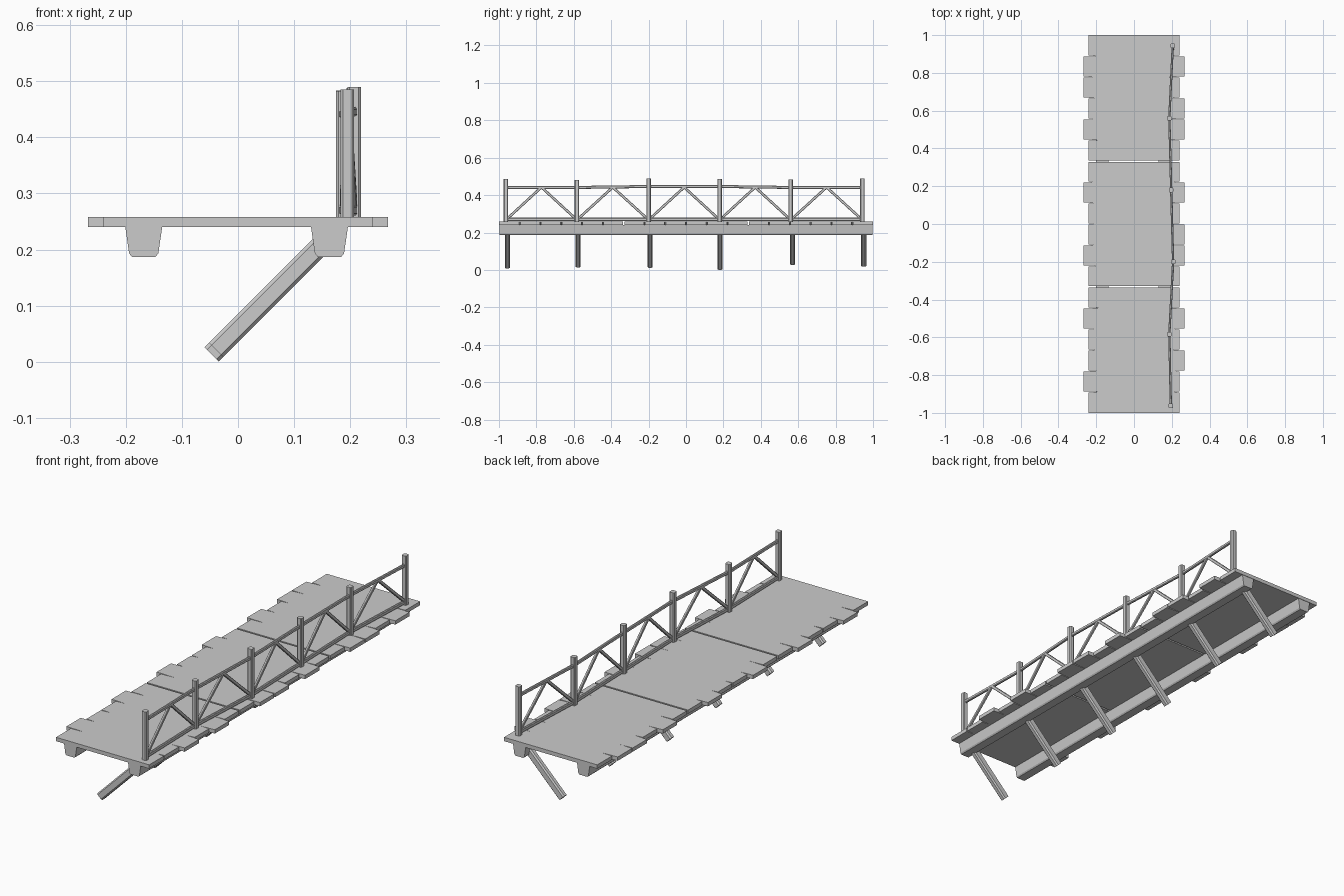
import bpy, bmesh, random
from mathutils import Vector

random.seed(4)
cube = bpy.data.objects.get("Cube")
if cube:
    bpy.data.objects.remove(cube, do_unlink=True)

wood = bpy.data.materials.new("grey_wood")
wood.use_nodes = True
GREY = (0.6, 0.6, 0.6, 1)
wood.diffuse_color = GREY
wood.node_tree.nodes["Principled BSDF"].inputs["Base Color"].default_value = GREY


def finish(name, bm):
    bmesh.ops.recalc_face_normals(bm, faces=bm.faces)
    me = bpy.data.meshes.new(name)
    bm.to_mesh(me)
    bm.free()
    me.materials.append(wood)
    ob = bpy.data.objects.new(name, me)
    bpy.context.collection.objects.link(ob)
    return ob


def prism(name, points, offset):
    """Extrude a flat outline along an offset."""
    bm = bmesh.new()
    face = bm.faces.new([bm.verts.new(p) for p in points])
    new = bmesh.ops.extrude_face_region(bm, geom=[face])["geom"]
    bmesh.ops.translate(bm, vec=offset, verts=[v for v in new if isinstance(v, bmesh.types.BMVert)])
    return finish(name, bm)


def bar(name, a, b, wide, deep, chamfer):
    """Chamfered timber from a to b; wide runs along y or x, deep across it."""
    a, b = Vector(a), Vector(b)
    axis = (b - a).normalized()
    side = Vector((1, 0, 0)) if abs(axis.x) < 0.3 else Vector((0, 1, 0))
    side = (side - axis * side.dot(axis)).normalized()
    up = axis.cross(side)
    w, d, c = wide / 2, deep / 2, chamfer
    ring = [(w, d - c), (w - c, d), (c - w, d), (-w, d - c),
            (-w, c - d), (c - w, -d), (w - c, -d), (w, c - d)]
    return prism(name, [a + side * u + up * v for u, v in ring], b - a)


# Deck: three sections of six boards with uneven ends and split seams
PITCH = 1 / 9
LONG = {-1: {1, 2, 4, 7, 10, 13, 16}, 1: {1, 3, 4, 7, 9, 10, 13, 15}}
TOP, UNDER = 0.258, 0.24


def deck_edge(section, side):
    pts = []
    for i in range(section * 6, section * 6 + 6):
        x = 0.267 if i in LONG[side] else 0.241
        start, end = 1 - i * PITCH, 1 - (i + 1) * PITCH
        first, last = i % 6 == 0, i % 6 == 5
        pts.append((side * x, start - (0.004 if first and i else 0.003 * (not first))))
        pts.append((side * x, end + (0.004 if last and i < 17 else 0.003 * (not last))))
        if not last:
            pts.append((side * random.uniform(0.16, 0.21), end))
    return pts


for s in range(3):
    outline = deck_edge(s, 1) + deck_edge(s, -1)[::-1]
    prism(f"deck_section_{s + 1}", [(x, y, UNDER) for x, y in outline], Vector((0, 0, TOP - UNDER)))

# Two tapered beams under the deck
for name, cx in (("left_beam", 0.163), ("right_beam", -0.168)):
    half = [(0.033, 0.241), (0.026, 0.193), (0.021, 0.187)]
    profile = half + [(-x, z) for x, z in reversed(half)]
    prism(name, [(cx + x, -0.998, z) for x, z in profile], Vector((0, 1.996, 0)))

# Slanted struts below the left beam
STRUTS = [(-0.955, 0.021), (-0.577, 0.026), (-0.192, 0.024),
          (0.182, 0.013), (0.57, 0.039), (0.95, 0.03)]
for i, (y, z) in enumerate(STRUTS):
    bar(f"strut_{i + 1}", (z - 0.06, y, z), (0.16, y, 0.22), 0.028, 0.036, 0.006)

# Railing posts, slightly out of line
POSTS = [(0.195, -0.963, 0.485), (0.187, -0.583, 0.482), (0.207, -0.2, 0.49),
         (0.197, 0.18, 0.485), (0.187, 0.56, 0.483), (0.205, 0.943, 0.488)]
for i, (x, y, z) in enumerate(POSTS):
    bar(f"post_{i + 1}", (x, y, 0.25), (x, y, z), 0.024, 0.024, 0.004)

# Rails and an inverted V of braces in every bay
for i, ((x0, y0, _), (x1, y1, _)) in enumerate(zip(POSTS, POSTS[1:])):
    z0, z1 = [0.446 if k == 2 or k == 3 else 0.441 for k in (i, i + 1)]
    bar(f"top_rail_{i + 1}", (x0, y0, z0), (x1, y1, z1), 0.012, 0.016, 0.003)
    bar(f"bottom_rail_{i + 1}", (x0, y0, 0.27), (x1, y1, 0.27), 0.012, 0.018, 0.003)
    peak = ((x0 + x1) / 2, (y0 + y1) / 2, 0.442)
    for tag, x, y, d in (("front", x0, y0, 0.016), ("back", x1, y1, -0.016)):
        bar(f"{tag}_brace_{i + 1}", (x, y + d, 0.282), peak, 0.011, 0.014, 0.002)
